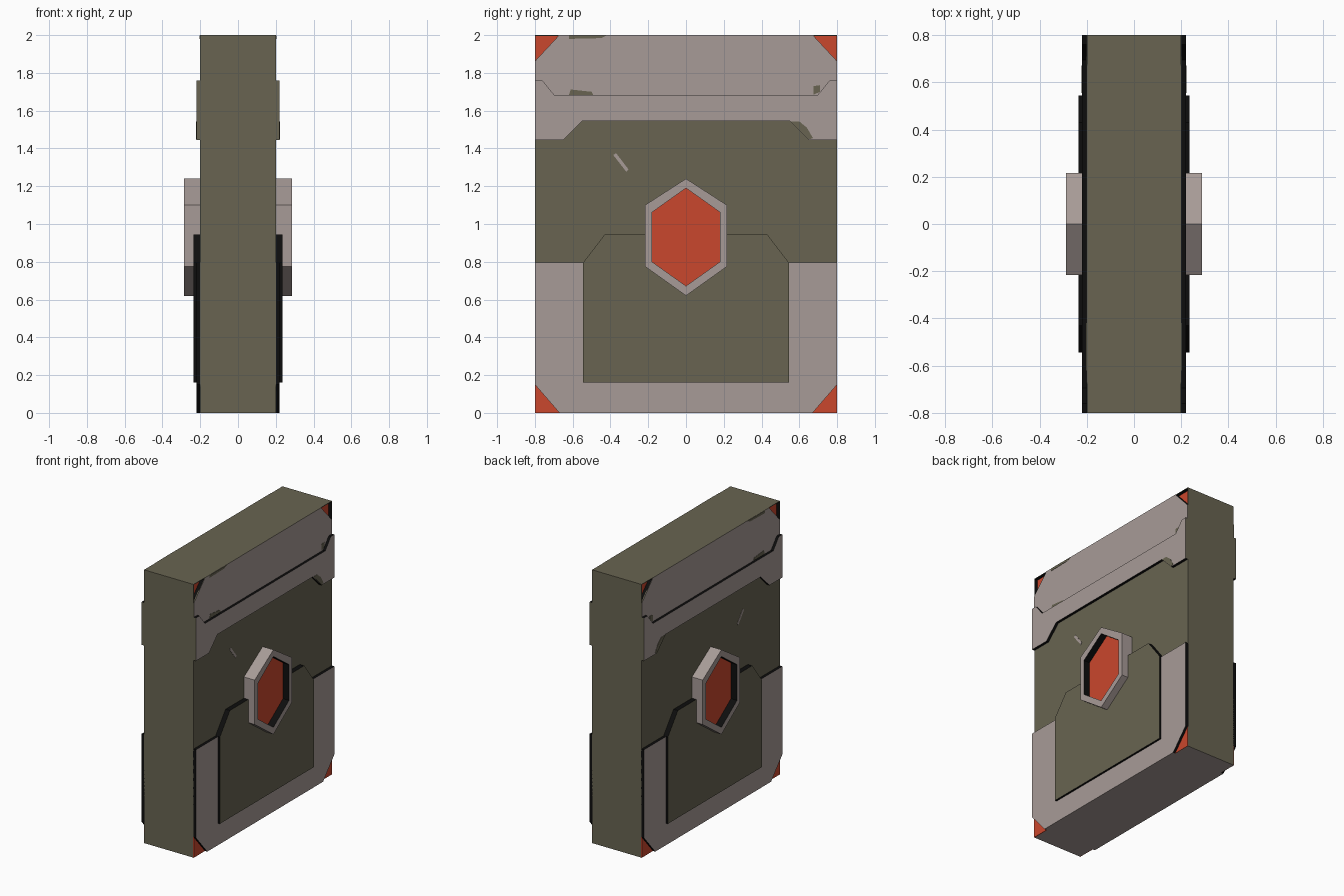
import bpy, bmesh

if "Cube" in bpy.data.objects:
    bpy.data.objects.remove(bpy.data.objects["Cube"])

def srgb(r, g, b):
    lin = lambda c: (c / 255 / 12.92) if c < 11 else ((c / 255 + 0.055) / 1.055) ** 2.4
    return (lin(r), lin(g), lin(b), 1.0)

def material(name, rgb):
    m = bpy.data.materials.new(name)
    m.diffuse_color = srgb(*rgb)
    m.use_nodes = True
    m.node_tree.nodes["Principled BSDF"].inputs["Base Color"].default_value = m.diffuse_color
    return m

OLIVE, GREY, ORANGE, BLACK = range(4)
MATS = [material("olive", (104, 100, 81)), material("warm_grey", (167, 155, 151)),
        material("orange", (202, 71, 45)), material("black", (13, 13, 13))]

def finish(name, bm):
    mesh = bpy.data.meshes.new(name)
    bm.to_mesh(mesh)
    bm.free()
    for m in MATS:
        mesh.materials.append(m)
    ob = bpy.data.objects.new(name, mesh)
    bpy.context.collection.objects.link(ob)
    return ob

def plate(name, pts, x0, x1, side, face, wall, end=None, hole=None):
    """Prism from a (y, z) outline, between x0 and x1 on one side.
    end: colour of walls facing y; hole: same-count inner outline, walls black."""
    bm = bmesh.new()
    ring = lambda p, x: [bm.verts.new((side * x, y, z)) for y, z in p]
    n = len(pts)
    def walls(a, b, mat):
        for i in range(n):
            bm.faces.new((a[i], a[(i + 1) % n], b[(i + 1) % n], b[i])).material_index = mat
    lo, hi = ring(pts, x0), ring(pts, x1)
    walls(lo, hi, wall)
    if hole:
        ilo, ihi = ring(hole, x0), ring(hole, x1)
        walls(ilo, ihi, BLACK)
        walls(hi, ihi, face)
        walls(lo, ilo, face)
    else:
        for r in (lo, hi):
            bm.faces.new(r).material_index = face
    bmesh.ops.recalc_face_normals(bm, faces=bm.faces)
    bm.normal_update()
    if end is not None:
        for f in bm.faces:
            if abs(f.normal.y) > 0.9:
                f.material_index = end
    return finish(name, bm)

def sym(half):
    """Close a +y half outline by mirroring it across y = 0."""
    return half + [(-y, z) for y, z in reversed(half)]

# Main slab
bm = bmesh.new()
bmesh.ops.create_cube(bm, size=1)
for v in bm.verts:
    v.co = (v.co.x * 0.4, v.co.y * 1.6, v.co.z * 2 + 1)
body = finish("slab", bm)

# Sunken triangular pockets in the upper corners
for side in (-1, 1):
    for s in (-1, 1):
        tri = [(s * 0.796, 1.996), (s * 0.675, 1.996), (s * 0.796, 1.866)]
        cutter = plate("pocket_cutter", tri, 0.175, 0.25, side, ORANGE, BLACK)
        mod = body.modifiers.new("pocket", 'BOOLEAN')
        mod.operation, mod.solver, mod.object = 'DIFFERENCE', 'EXACT', cutter
        bpy.context.view_layer.objects.active = body
        bpy.ops.object.modifier_apply(modifier=mod.name)
        bpy.data.objects.remove(cutter)

# Slab colours: grey underside, orange pocket floors, black pocket walls
for p in body.data.polygons:
    c, n = p.center, p.normal
    outer = abs(c.x) > 0.199 or abs(c.y) > 0.799 or c.z > 1.999
    if c.z < 0.001:
        p.material_index = GREY
    elif outer:
        p.material_index = OLIVE
    else:
        p.material_index = ORANGE if abs(n.x) > 0.9 else BLACK

hexagon = lambda w, lo, slo, shi, hi: [(0, lo), (w, slo), (w, shi), (0, hi), (-w, shi), (-w, slo)]

for side, tag in ((1, "right"), (-1, "left")):
    def add(name, *args, **kw):
        return plate(tag + "_" + name, *args, **kw)

    # Upper panel with cut corners
    add("upper_panel", sym([(0.8, 1.66), (0.8, 1.862), (0.671, 2.0)]),
        0.195, 0.202, side, GREY, OLIVE)
    # Raised band below it
    add("upper_band", sym([(0.55, 1.545), (0.65, 1.445), (0.8, 1.445), (0.8, 1.76),
                           (0.76, 1.76), (0.695, 1.68)]),
        0.195, 0.22, side, GREY, BLACK, end=OLIVE)
    # Lower U-shaped frame and orange corner plates
    for s, end_name in ((1, "back"), (-1, "front")):
        add("frame_strip_" + end_name,
            [(s * y, z) for y, z in ((0.545, 0.16), (0.67, 0), (0.8, 0.15), (0.8, 0.795), (0.545, 0.795))],
            0.195, 0.22, side, GREY, BLACK)
        add("lower_corner_" + end_name, [(s * 0.8, 0), (s * 0.67, 0), (s * 0.8, 0.15)],
            0.197, 0.202, side, ORANGE, ORANGE)
    add("frame_base", sym([(0.67, 0), (0.545, 0.16)]), 0.195, 0.22, side, GREY, GREY)
    # Raised middle panel
    add("middle_panel", sym([(0.545, 0.16), (0.545, 0.795), (0.43, 0.945)]),
        0.195, 0.235, side, OLIVE, BLACK)
    # Hexagonal window: rim and sunken pane
    add("hex_rim", hexagon(0.217, 0.62, 0.775, 1.10, 1.24), 0.2, 0.287, side, GREY, GREY,
        hole=hexagon(0.18, 0.672, 0.80, 1.062, 1.19))
    add("hex_pane", hexagon(0.19, 0.66, 0.795, 1.068, 1.2), 0.2, 0.238, side, ORANGE, ORANGE)
    # Worn paint chips
    add("chip_a", [(-0.62, 1.682), (-0.49, 1.682), (-0.5, 1.7), (-0.61, 1.712)],
        0.2, 0.204, side, OLIVE, OLIVE)
    add("chip_b", [(0.675, 1.685), (0.71, 1.70), (0.71, 1.735), (0.675, 1.73)],
        0.2, 0.204, side, OLIVE, OLIVE)
    add("chip_c", [(-0.62, 1.98), (-0.45, 1.984), (-0.42, 1.999), (-0.62, 1.999)],
        0.2, 0.204, side, OLIVE, OLIVE)
    add("chip_d", [(0.555, 1.543), (0.65, 1.448), (0.672, 1.455), (0.64, 1.51), (0.6, 1.543)],
        0.218, 0.222, side, OLIVE, OLIVE)
    add("scratch", [(-0.385, 1.365), (-0.37, 1.375), (-0.305, 1.29), (-0.315, 1.275)],
        0.199, 0.202, side, GREY, GREY)
